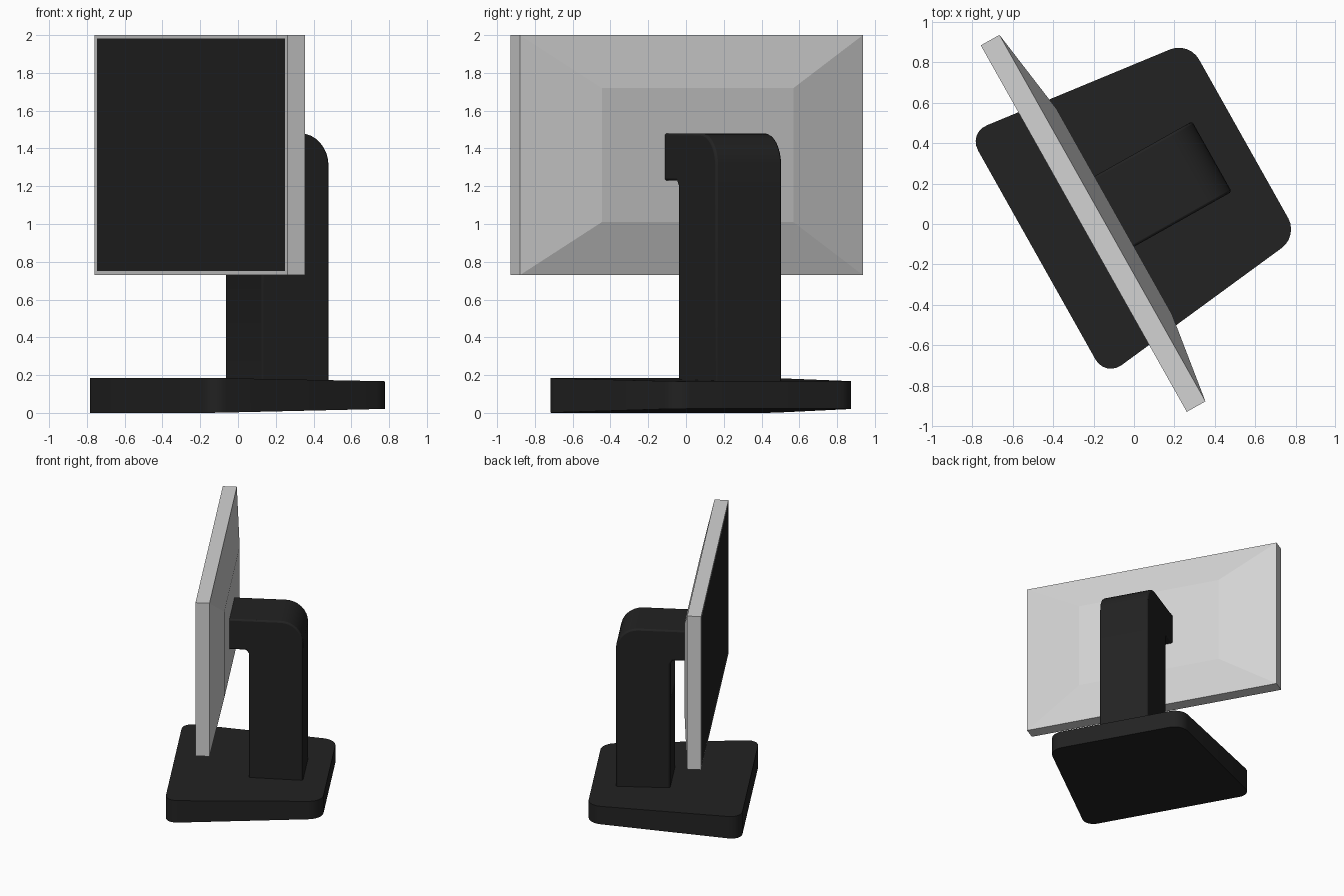
import bpy, bmesh, math
from mathutils import Matrix

if "Cube" in bpy.data.objects:
    bpy.data.objects.remove(bpy.data.objects["Cube"])

# Local frame: x = along the screen, y = away from the viewer; all parts share one turn
TURN = Matrix.Rotation(math.radians(-60.66), 4, 'Z')
CX = -0.102  # common centre line of all parts in the local frame


def material(name, v):
    m = bpy.data.materials.new(name)
    m.diffuse_color = (v, v, v, 1)
    m.use_nodes = True
    m.node_tree.nodes["Principled BSDF"].inputs["Base Color"].default_value = m.diffuse_color
    return m


GREY = material("light_grey_plastic", 0.65)
BLACK = material("black_plastic", 0.016)


def finish(name, bm, mats):
    bmesh.ops.recalc_face_normals(bm, faces=bm.faces)
    bm.transform(TURN @ Matrix.Translation((CX, 0, 0)))
    me = bpy.data.meshes.new(name)
    bm.to_mesh(me)
    bm.free()
    for m in mats:
        me.materials.append(m)
    ob = bpy.data.objects.new(name, me)
    bpy.context.collection.objects.link(ob)
    return ob


def smooth(ob, angle):
    bpy.ops.object.select_all(action='DESELECT')
    ob.select_set(True)
    bpy.context.view_layer.objects.active = ob
    bpy.ops.object.shade_smooth_by_angle(angle=math.radians(angle))


def ring(bm, hw, y, z0, z1):
    return [bm.verts.new((x, y, z)) for x, z in
            ((-hw, z0), (hw, z0), (hw, z1), (-hw, z1))]


# Monitor: nested rectangles from the display glass out to the raised back panel
bm = bmesh.new()
rings = [ring(bm, *r) for r in ((1.018, -0.228, 0.75, 1.982),
                                (1.041, -0.228, 0.73, 2.0),
                                (1.041, -0.122, 0.73, 2.0),
                                (0.582, -0.055, 1.01, 1.72))]
for a, b in zip(rings, rings[1:]):
    for i in range(4):
        j = (i + 1) % 4
        bm.faces.new((a[i], a[j], b[j], b[i]))
bm.faces.new(rings[-1])
bm.faces.new(rings[0]).material_index = 1
finish("monitor_panel", bm, (GREY, BLACK))

# Base: tapered slab, thinner at the back, with rounded vertical corners
bm = bmesh.new()
plan = ((-0.693, -0.495), (0.693, -0.495), (0.552, 0.68), (-0.552, 0.68))
face = bm.faces.new([bm.verts.new((x, y, 0)) for x, y in plan])
bmesh.ops.bevel(bm, geom=bm.verts[:], offset=0.1, segments=6,
                profile=0.5, affect='VERTICES')
out = bmesh.ops.extrude_face_region(bm, geom=bm.faces[:])
top = {v for v in out["geom"] if isinstance(v, bmesh.types.BMVert)}
for v in bm.verts:
    t = (v.co.y + 0.495) / 1.175
    v.co.z = 0.185 - 0.018 * t if v in top else 0.022 * t
smooth(finish("stand_base", bm, (BLACK,)), 40)

# Neck: side profile of column and bent arm, extruded across its width
R = 0.17
profile = [(0.09, 0.15), (0.5, 0.15)]
profile += [(0.5 - R + R * math.cos(a), 1.48 - R + R * math.sin(a))
            for a in (math.radians(90 * i / 8) for i in range(9))]
profile += [(-0.075, 1.48), (-0.075, 1.23), (0.07, 1.23), (0.09, 1.2)]
bm = bmesh.new()
bm.faces.new([bm.verts.new((-0.2, y, z)) for y, z in profile])
out = bmesh.ops.extrude_face_region(bm, geom=bm.faces[:])
for v in out["geom"]:
    if isinstance(v, bmesh.types.BMVert):
        v.co.x = 0.2
neck = finish("stand_neck", bm, (BLACK,))
bev = neck.modifiers.new("soft_edges", 'BEVEL')
bev.width = 0.012
bev.segments = 2
bev.limit_method = 'ANGLE'
bev.angle_limit = math.radians(50)
smooth(neck, 45)
